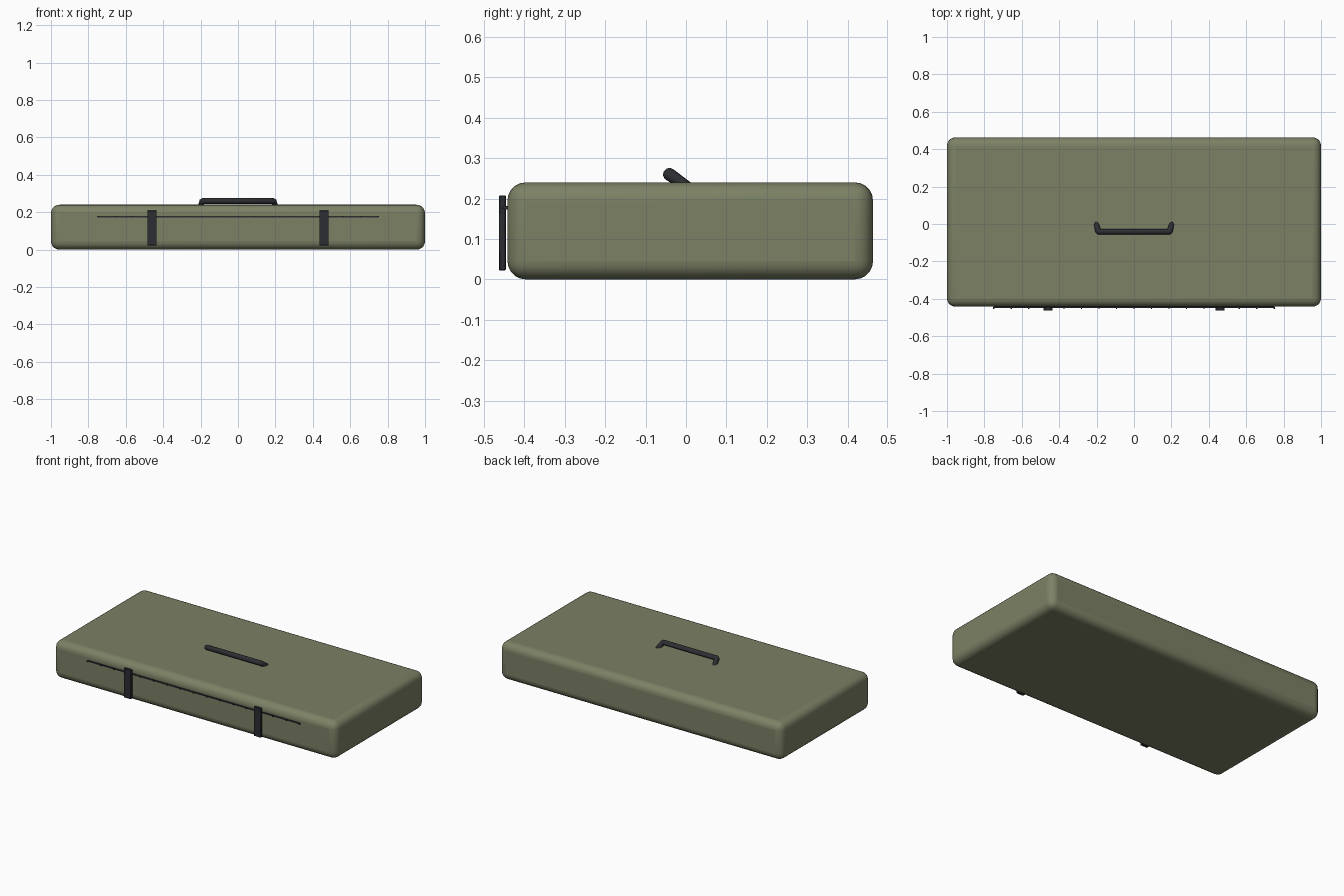
import bpy

if "Cube" in bpy.data.objects:
    bpy.data.objects.remove(bpy.data.objects["Cube"])


def material(name, color):
    m = bpy.data.materials.new(name)
    m.diffuse_color = color
    m.use_nodes = True
    m.node_tree.nodes["Principled BSDF"].inputs["Base Color"].default_value = m.diffuse_color
    return m


olive = material("olive_fabric", (0.20, 0.22, 0.13, 1))
dark = material("dark_webbing", (0.025, 0.027, 0.032, 1))


def box(name, lo, hi, mat, bevel=0.0, segments=3):
    size = [b - a for a, b in zip(lo, hi)]
    mid = [(a + b) / 2 for a, b in zip(lo, hi)]
    bpy.ops.mesh.primitive_cube_add(size=1, location=mid)
    ob = bpy.context.object
    ob.name = name
    ob.scale = size
    bpy.ops.object.transform_apply(location=False, rotation=False, scale=True)
    ob.data.materials.append(mat)
    if bevel:
        mod = ob.modifiers.new("soft_edges", "BEVEL")
        mod.width = bevel
        mod.segments = segments
        bpy.ops.object.shade_smooth_by_angle()
    return ob


# Padded case body
box("case_body", (-1, -0.442, 0), (1, 0.463, 0.24), olive, 0.045, 5)

# Closing straps on the front
for side, sx in (("left", -0.46), ("right", 0.46)):
    box(side + "_strap", (sx - 0.025, -0.463, 0.022),
        (sx + 0.025, -0.446, 0.208), dark, 0.002, 1)

# Zip tape and its evenly spaced teeth
box("zip_tape", (-0.75, -0.448, 0.173), (0.75, -0.438, 0.181), dark)
for i in range(17):
    x = -0.75 + 1.5 * i / 16
    box("zip_tooth", (x - 0.003, -0.455, 0.174), (x + 0.003, -0.445, 0.180), dark)

# Carry handle: a round bar with two legs, folded towards the front
curve = bpy.data.curves.new("handle", "CURVE")
curve.dimensions = "3D"
curve.bevel_depth = 0.016
curve.bevel_resolution = 3
curve.use_fill_caps = True
spline = curve.splines.new("POLY")
path = [(-0.203, 0.005, 0.228), (-0.192, -0.037, 0.257), (-0.186, -0.042, 0.2605),
        (0.186, -0.042, 0.2605), (0.192, -0.037, 0.257), (0.203, 0.005, 0.228)]
spline.points.add(len(path) - 1)
for p, co in zip(spline.points, path):
    p.co = (*co, 1)
    p.radius = 0.85 if abs(co[0]) > 0.2 else 1.0
handle = bpy.data.objects.new("carry_handle", curve)
curve.materials.append(dark)
bpy.context.collection.objects.link(handle)
